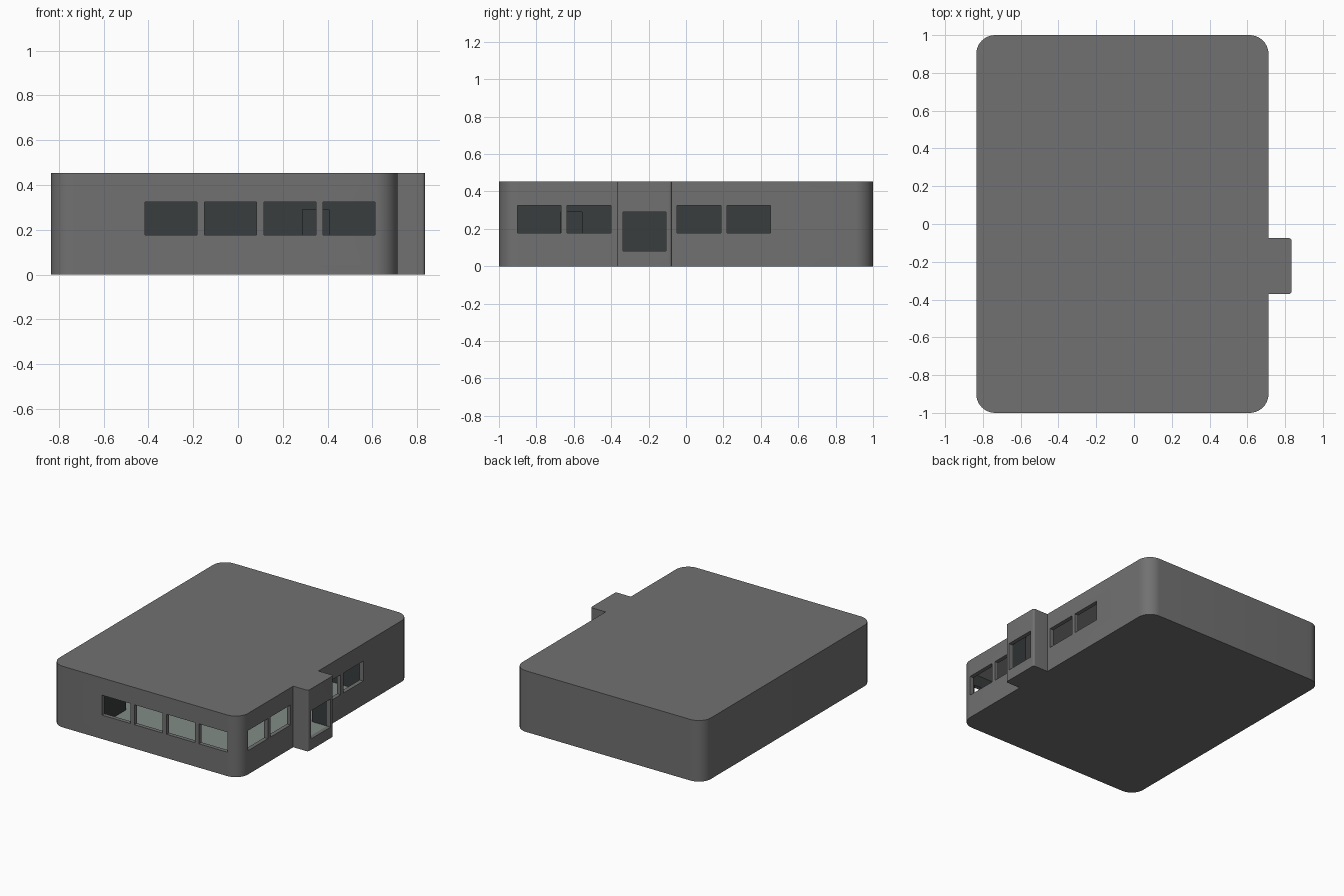
import bpy, bmesh, math
from mathutils import Vector

if "Cube" in bpy.data.objects:
    bpy.data.objects.remove(bpy.data.objects["Cube"])


def material(name, rgb):
    m = bpy.data.materials.new(name)
    m.diffuse_color = (*rgb, 1)
    m.use_nodes = True
    m.node_tree.nodes["Principled BSDF"].inputs["Base Color"].default_value = m.diffuse_color
    return m


MATS = [material("outer_grey", (0.165, 0.165, 0.165)),
        material("inner_dark", (0.041, 0.047, 0.047)),
        material("floor_pale", (0.225, 0.265, 0.245)),
        material("ceiling_grey", (0.3, 0.3, 0.3))]


def outline(corners, steps=10):
    """Closed axis-aligned profile of (x, y, radius) corners, rounded by arcs."""
    pts, n = [], len(corners)
    for i, (x, y, r) in enumerate(corners):
        p = Vector((x, y))
        if r == 0:
            pts.append(p)
            continue
        u = (Vector(corners[i - 1][:2]) - p).normalized()
        v = (Vector(corners[(i + 1) % n][:2]) - p).normalized()
        c = p + r * (u + v)
        for k in range(steps + 1):
            t = math.pi / 2 * k / steps
            pts.append(c - r * (v * math.cos(t) + u * math.sin(t)))
    return pts


def prism(name, pts, z0, z1, side=0, bottom=0, top=0):
    """Extrude a counter-clockwise profile from z0 to z1."""
    bm = bmesh.new()
    lo = [bm.verts.new((p[0], p[1], z0)) for p in pts]
    hi = [bm.verts.new((p[0], p[1], z1)) for p in pts]
    bm.faces.new(lo[::-1]).material_index = bottom
    bm.faces.new(hi).material_index = top
    for i in range(len(pts)):
        j = (i + 1) % len(pts)
        bm.faces.new((lo[i], lo[j], hi[j], hi[i])).material_index = side
    me = bpy.data.meshes.new(name)
    bm.to_mesh(me)
    bm.free()
    for m in MATS:
        me.materials.append(m)
    ob = bpy.data.objects.new(name, me)
    bpy.context.collection.objects.link(ob)
    return ob


def block(name, x0, x1, y0, y1, z0, z1, mat=0):
    return prism(name, [(x0, y0), (x1, y0), (x1, y1), (x0, y1)], z0, z1, mat, mat, mat)


def cut(ob, cutter):
    bpy.context.view_layer.objects.active = ob
    mod = ob.modifiers.new("cut", 'BOOLEAN')
    mod.operation = 'DIFFERENCE'
    mod.solver = 'EXACT'
    mod.object = cutter
    bpy.ops.object.modifier_apply(modifier=mod.name)
    bpy.data.objects.remove(cutter)


def footprint(t):
    """Building plan with porch, inset by t."""
    r = 0.1 - t
    pr = 0.015 if t == 0 else 0
    L, R, P = -0.835 + t, 0.712 - t, 0.835 - t
    F, B = -1 + t, 1 - t
    return outline([(L, F, r), (R, F, r), (R, -0.37 + t, 0), (P, -0.37 + t, pr),
                    (P, -0.075 - t, pr), (R, -0.075 - t, 0), (R, B, r), (L, B, r)])


FLOOR, CEIL = 0.08, 0.41

# Outer shell, hollowed out
shell = prism("building_shell", footprint(0), 0, 0.453)
cut(shell, prism("room_cutter", footprint(0.03), FLOOR, CEIL, side=1, bottom=2, top=3))

# Front windows
for x0, x1 in ((-0.415, -0.183), (-0.15, 0.082), (0.115, 0.347), (0.38, 0.612)):
    cut(shell, block("window_cutter", x0, x1, -1.05, -0.95, 0.177, 0.325))

# Right windows
for y0, y1 in ((-0.9, -0.667), (-0.635, -0.402), (-0.047, 0.186), (0.218, 0.451)):
    cut(shell, block("window_cutter", 0.66, 0.76, y0, y1, 0.177, 0.325))

# Porch entrance
cut(shell, block("entrance_cutter", 0.78, 0.9, -0.338, -0.108, 0.082, 0.29))

# L-shaped inner partition with two doorways
wall = prism("partition_wall",
             [(-0.47, -0.98), (-0.45, -0.98), (-0.45, 0.49), (0.69, 0.49),
              (0.69, 0.51), (-0.47, 0.51)], FLOOR - 0.01, CEIL + 0.01, 1, 1, 1)
cut(wall, block("door_cutter", -0.5, -0.4, -0.67, -0.555, 0.05, 0.29, 1))
cut(wall, block("door_cutter", 0.287, 0.407, 0.45, 0.55, 0.05, 0.29, 1))

for ob in (shell, wall):
    bpy.ops.object.select_all(action='DESELECT')
    ob.select_set(True)
    bpy.context.view_layer.objects.active = ob
    bpy.ops.object.shade_smooth_by_angle(angle=math.radians(30))
